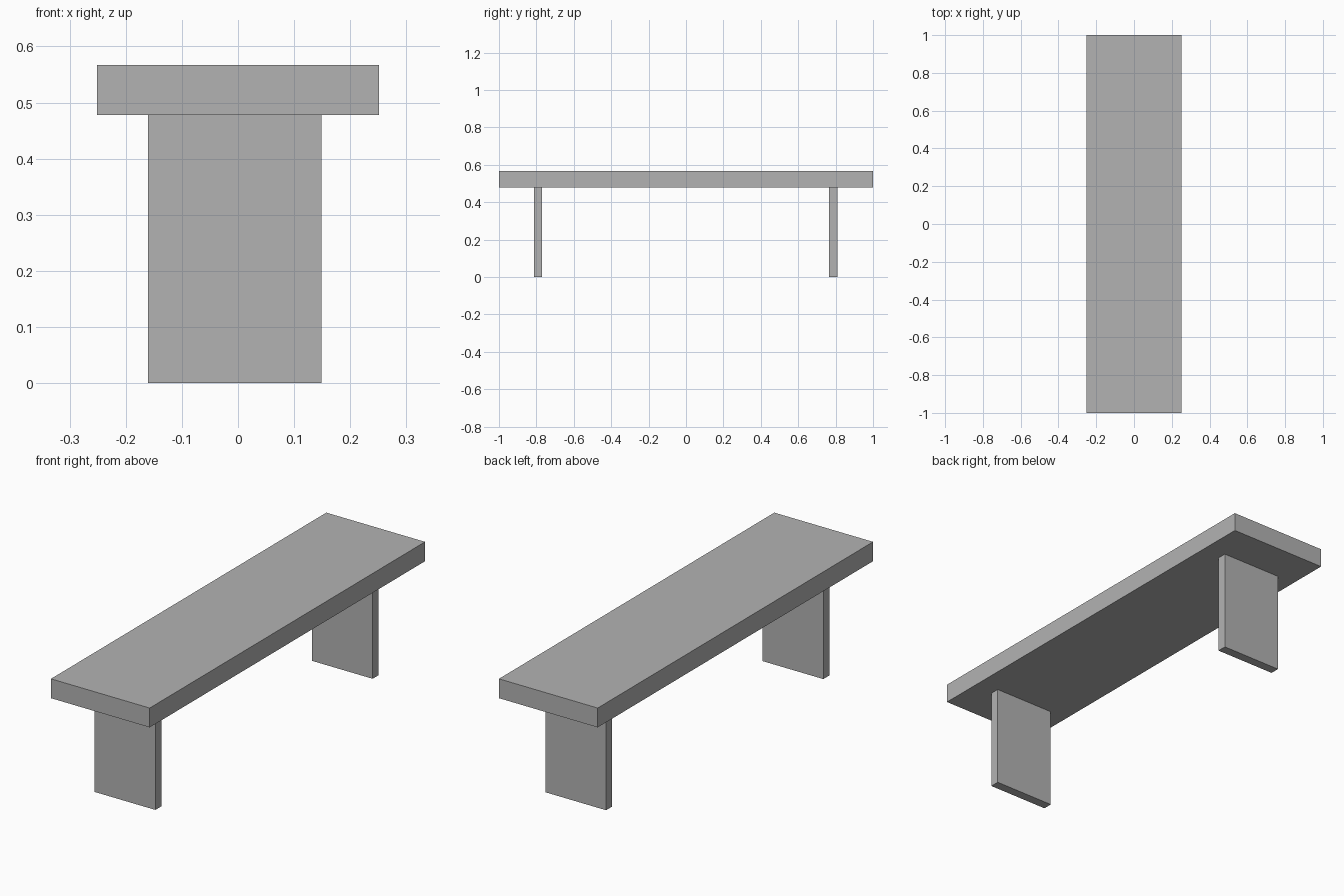
import bpy

cube = bpy.data.objects.get("Cube")
if cube:
    bpy.data.objects.remove(cube, do_unlink=True)

# Single flat grey
grey = bpy.data.materials.new("plain_grey")
grey.use_nodes = True
colour = (0.45, 0.45, 0.45, 1)
grey.diffuse_color = colour
grey.node_tree.nodes["Principled BSDF"].inputs["Base Color"].default_value = colour


def box(name, low, high):
    """Add a box spanning two opposite corners."""
    centre = [(a + b) / 2 for a, b in zip(low, high)]
    bpy.ops.mesh.primitive_cube_add(size=1, location=centre)
    part = bpy.context.object
    part.name = name
    part.scale = [b - a for a, b in zip(low, high)]
    bpy.ops.object.transform_apply(location=False, rotation=False, scale=True)
    part.data.materials.append(grey)
    return part


seat_bottom, seat_top = 0.478, 0.567

# Seat plank
box("seat", (-0.251, -1, seat_bottom), (0.251, 1, seat_top))

# Slab legs, set slightly off centre under the seat
for name, y in (("front_leg", -0.791), ("back_leg", 0.787)):
    box(name, (-0.16, y - 0.022, 0), (0.149, y + 0.022, seat_bottom))
